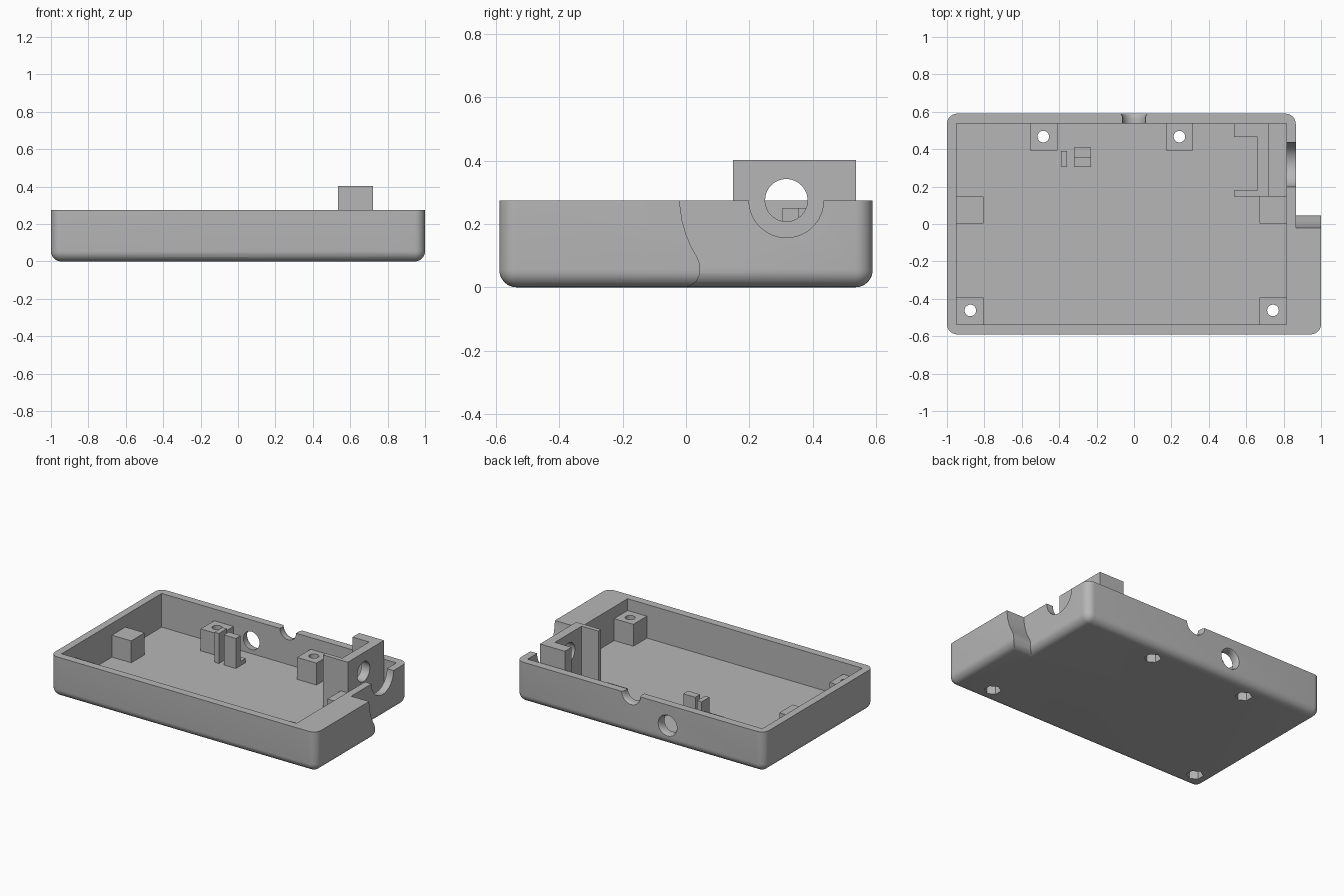
import bpy, bmesh, math
from mathutils import Matrix, Vector

if "Cube" in bpy.data.objects:
    bpy.data.objects.remove(bpy.data.objects["Cube"], do_unlink=True)

grey = bpy.data.materials.new("plain grey plastic")
grey.use_nodes = True
grey.diffuse_color = (0.47, 0.47, 0.47, 1)
grey.node_tree.nodes["Principled BSDF"].inputs["Base Color"].default_value = (0.47, 0.47, 0.47, 1)

TOP, FLOOR, R = 0.275, 0.046, 0.055
BACK = 0.537


def finish(bm, name):
    bmesh.ops.recalc_face_normals(bm, faces=bm.faces)
    mesh = bpy.data.meshes.new(name)
    bm.to_mesh(mesh)
    bm.free()
    mesh.materials.append(grey)
    obj = bpy.data.objects.new(name, mesh)
    bpy.context.collection.objects.link(obj)
    return obj


def box(name, x, y, z, fillet=0):
    """Box from (min, max) pairs; a fillet rounds every edge but the top rim."""
    bm = bmesh.new()
    bmesh.ops.create_cube(bm, size=1)
    for v in bm.verts:
        v.co = Vector([p[0] if c < 0 else p[1] for c, p in zip(v.co, (x, y, z))])
    if fillet:
        edges = [e for e in bm.edges if min(v.co.z for v in e.verts) < z[1] - 0.001]
        bmesh.ops.bevel(bm, geom=edges, offset=fillet, segments=8, profile=0.5,
                        affect='EDGES')
    return finish(bm, name)


def prism(name, outline, depth, place):
    """Extrude a 2D outline along local z, then place it with a matrix."""
    bm = bmesh.new()
    face = bm.faces.new([bm.verts.new((a, b, 0)) for a, b in outline])
    new = bmesh.ops.extrude_face_region(bm, geom=[face])["geom"]
    bmesh.ops.translate(bm, vec=(0, 0, depth),
                        verts=[g for g in new if isinstance(g, bmesh.types.BMVert)])
    bmesh.ops.transform(bm, matrix=place, verts=bm.verts)
    return finish(bm, name)


def ring(radius, sides, turn=0.0):
    return [(radius * math.cos(turn + math.tau * i / sides),
             radius * math.sin(turn + math.tau * i / sides)) for i in range(sides)]


def boolean(target, tool, operation='DIFFERENCE'):
    """Apply a boolean and throw the tool away."""
    tool.hide_render = True
    mod = target.modifiers.new("cut", 'BOOLEAN')
    mod.operation, mod.solver, mod.object = operation, 'EXACT', tool
    bpy.context.view_layer.objects.active = target
    bpy.ops.object.modifier_apply(modifier=mod.name)
    bpy.data.objects.remove(tool, do_unlink=True)


# local x, y, z of a prism become world y, z, x
ALONG_X = Matrix(((0, 0, 1, 0), (1, 0, 0, 0), (0, 1, 0, 0), (0, 0, 0, 1)))


def x_cylinder(radius, x0, x1, y, z):
    return prism("cutter", ring(radius, 48), x1 - x0,
                 Matrix.Translation((x0, y, z)) @ ALONG_X)


def flared_cutter(x, z):
    """Hole along y whose outer rim is rounded."""
    profile = [(0.50, 0.061), (0.565, 0.061), (0.58, 0.064), (0.588, 0.069), (0.60, 0.08)]
    bm = bmesh.new()
    loops = [[bm.verts.new((x + a, y, z + b)) for a, b in ring(r, 40)] for y, r in profile]
    for low, high in zip(loops, loops[1:]):
        for i in range(len(low)):
            j = (i + 1) % len(low)
            bm.faces.new((low[i], low[j], high[j], high[i]))
    bm.faces.new(loops[0])
    bm.faces.new(loops[-1])
    return finish(bm, "cutter")


# Tray body with a wider front lip ending in an S-shaped edge
tray = box("tray", (-1, 0.865), (-0.59, 0.59), (0, TOP), R)
lip = box("lip", (0, 1), (-0.59, 0.4), (0, TOP), R)
s_edge = [(-0.022, 0.3), (-0.019, 0.26), (-0.012, 0.21), (0.001, 0.165), (0.018, 0.125),
          (0.036, 0.094), (0.045, 0.07), (0.045, 0.045), (0.034, 0.02), (0.018, 0.007),
          (-0.002, 0.0), (-0.002, -0.1), (0.7, -0.1), (0.7, 0.3)]
boolean(lip, prism("cutter", s_edge, 1.4, Matrix.Translation((-0.2, 0, 0)) @ ALONG_X))
boolean(tray, lip, 'UNION')
boolean(tray, box("cutter", (-0.95, 0.815), (-BACK, BACK), (FLOOR, 0.5)))

# Plug opening in the side wall, cable notch and round port in the back wall
boolean(tray, x_cylinder(0.118, 0.77, 0.92, 0.317, TOP))
boolean(tray, flared_cutter(0, TOP))
boolean(tray, flared_cutter(-0.275, 0.135))

# Support posts: four are drilled for screws, two are solid
S, H = 0.145, 0.195
posts = [("back_right_post", -0.555, BACK - S, (-0.485, 0.467)),
         ("back_left_post", 0.17, BACK - S, (0.243, 0.467)),
         ("front_right_post", -0.95, -BACK, (-0.875, -0.462)),
         ("front_left_post", 0.815 - S, -BACK, (0.743, -0.462)),
         ("middle_right_post", -0.95, 0.003, None),
         ("middle_left_post", 0.815 - S, 0.003, None)]
parts = [tray]
for name, x, y, hole in posts:
    post = box(name, (x, x + S), (y, y + S), (FLOOR, H))
    parts.append(post)
    if hole:
        for target in (tray, post):
            at = Matrix.Translation((*hole, -0.05))
            boolean(target, prism("cutter", ring(0.031, 32), 0.4, at))
            # hexagonal nut pocket from below
            boolean(target, prism("cutter", ring(0.053, 6, math.pi / 6), 0.15, at))

# Tall C-shaped socket bracket with a round plug hole
bracket_outline = [(0.535, BACK), (0.535, 0.465), (0.66, 0.465), (0.66, 0.178),
                   (0.535, 0.178), (0.535, 0.148), (0.722, 0.148), (0.722, BACK)]
bracket = prism("socket_bracket", bracket_outline, 0.403 - FLOOR,
                Matrix.Translation((0, 0, FLOOR)))
boolean(bracket, x_cylinder(0.067, 0.62, 0.76, 0.317, TOP))
parts.append(bracket)

# Holding clips behind the round port
parts.append(box("thin_clip", (-0.39, -0.357), (0.305, 0.39), (FLOOR, 0.25)))
clip_outline = [(0.305, FLOOR), (0.41, FLOOR), (0.41, 0.075), (0.357, 0.075),
                (0.357, 0.25), (0.305, 0.25)]
parts.append(prism("footed_clip", clip_outline, 0.09,
                   Matrix.Translation((-0.32, 0, 0)) @ ALONG_X))

# Smooth the fillets and bores while keeping edges sharp
for obj in bpy.context.view_layer.objects:
    obj.select_set(obj in parts)
bpy.context.view_layer.objects.active = tray
bpy.ops.object.shade_smooth_by_angle(angle=math.radians(30))
